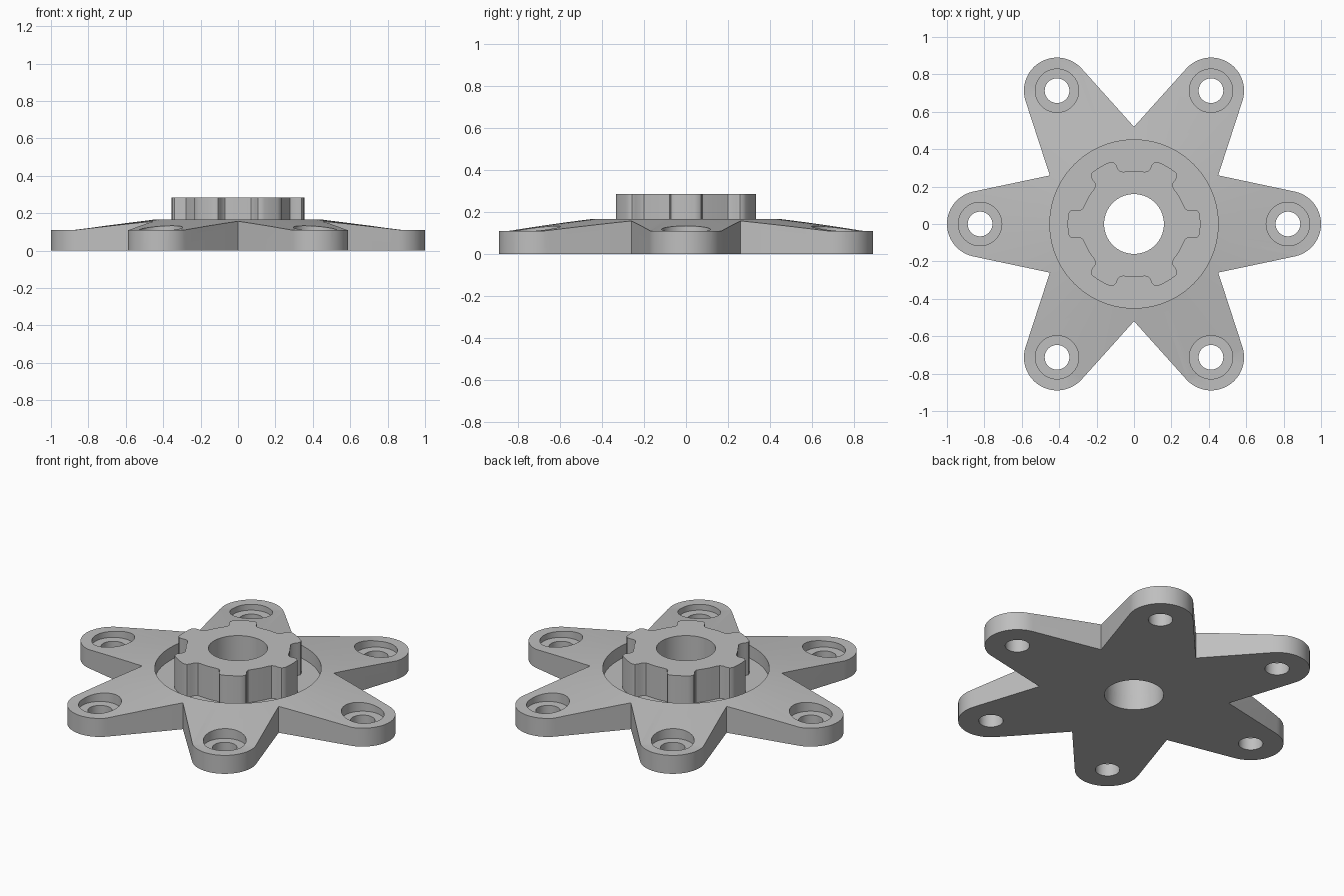
import bpy, bmesh
from math import radians, cos, sin, acos, atan2, hypot, tau
from mathutils import Vector

if "Cube" in bpy.data.objects:
    bpy.data.objects.remove(bpy.data.objects["Cube"], do_unlink=True)

ARMS = 6
TIP_X, TIP_R = 0.823, 0.177          # arm tip centre distance and radius
FLOOR, HUB_TOP, BORE_R = 0.09, 0.285, 0.16

grey = bpy.data.materials.new("metal_grey")
grey.use_nodes = True
colour = (0.52, 0.52, 0.52, 1)
grey.diffuse_color = colour
grey.node_tree.nodes["Principled BSDF"].inputs["Base Color"].default_value = colour


def finish(bm, name):
    bmesh.ops.recalc_face_normals(bm, faces=bm.faces)
    mesh = bpy.data.meshes.new(name)
    bm.to_mesh(mesh)
    bm.free()
    obj = bpy.data.objects.new(name, mesh)
    bpy.context.collection.objects.link(obj)
    mesh.materials.append(grey)
    return obj


def prism(name, outline, z0, z1):
    """Extrude a closed outline upward."""
    bm = bmesh.new()
    face = bm.faces.new([bm.verts.new((x, y, z0)) for x, y in outline])
    top = bmesh.ops.extrude_face_region(bm, geom=[face])["geom"]
    verts = [v for v in top if isinstance(v, bmesh.types.BMVert)]
    bmesh.ops.translate(bm, verts=verts, vec=(0, 0, z1 - z0))
    return finish(bm, name)


def circle(radius, cx=0, cy=0, n=64):
    return [(cx + radius * cos(tau * i / n), cy + radius * sin(tau * i / n)) for i in range(n)]


def lathe(name, profile, steps=96):
    """Revolve an (r, z) profile that starts and ends on the axis."""
    bm = bmesh.new()
    verts = [bm.verts.new((r, 0, z)) for r, z in profile]
    edges = [bm.edges.new(pair) for pair in zip(verts, verts[1:])]
    bmesh.ops.spin(bm, geom=verts + edges, cent=(0, 0, 0), axis=(0, 0, 1),
                   angle=tau, steps=steps, use_duplicate=False)
    bmesh.ops.remove_doubles(bm, verts=bm.verts, dist=1e-5)
    return finish(bm, name)


def boolean(obj, tool, operation):
    mod = obj.modifiers.new("cut", "BOOLEAN")
    mod.operation, mod.solver, mod.object = operation, "EXACT", tool
    bpy.context.view_layer.objects.active = obj
    bpy.ops.object.modifier_apply(modifier=mod.name)
    bpy.data.objects.remove(tool, do_unlink=True)


def spun(points, k):
    """Turn points to the k-th arm."""
    a = tau * k / ARMS
    return [(x * cos(a) - y * sin(a), x * sin(a) + y * cos(a)) for x, y in points]


# Star outline: rounded tips joined by tangent lines to the inner notches
notch = (0.45, 0.26)
dx, dy = notch[0] - TIP_X, notch[1]
tangent = atan2(dy, dx) - acos(TIP_R / hypot(dx, dy))
arc = [-tangent + 2 * tangent * i / 24 for i in range(25)]
arm = [(TIP_X + TIP_R * cos(a), TIP_R * sin(a)) for a in arc] + [notch]
outline = [p for k in range(ARMS) for p in spun(arm, k)]
plate = prism("star_plate", outline, 0, 0.4)

# Sloping top with the recess around the hub
envelope = lathe("envelope", [(0, -0.1), (1.2, -0.1), (1.2, 0.11), (0.89, 0.11),
                              (0.45, 0.166), (0.45, FLOOR), (0, FLOOR)])
boolean(plate, envelope, "INTERSECT")

# Centre bore and counterbored bolt holes
boolean(plate, prism("bore", circle(BORE_R), -0.1, 0.5), "DIFFERENCE")
for k in range(ARMS):
    cx, cy = spun([(TIP_X, 0)], k)[0]
    boolean(plate, prism("bolt_hole", circle(0.066, cx, cy, 48), -0.1, 0.5), "DIFFERENCE")
    boolean(plate, prism("counterbore", circle(0.116, cx, cy), 0.075, 0.5), "DIFFERENCE")

# Toothed hub: half a groove in (degrees, radius), mirrored and repeated
half = [(0, 0.283), (10.5, 0.284), (14, 0.288), (16.2, 0.303), (16.8, 0.328),
        (18, 0.346), (20.5, 0.355), (23.5, 0.355), (27, 0.355)]
groove = [(-a, r) for a, r in reversed(half[1:])] + half
hub_outline = [(r * cos(radians(a + 30 + 60 * k)), r * sin(radians(a + 30 + 60 * k)))
               for k in range(ARMS) for a, r in groove]
hub = prism("toothed_hub", hub_outline, FLOOR, HUB_TOP)
boolean(hub, prism("hub_bore", circle(BORE_R), -0.1, 0.5), "DIFFERENCE")

# Smooth curved walls, keep edges crisp
for obj in (plate, hub):
    bpy.ops.object.select_all(action="DESELECT")
    obj.select_set(True)
    bpy.context.view_layer.objects.active = obj
    bpy.ops.object.shade_smooth_by_angle(angle=radians(35))
